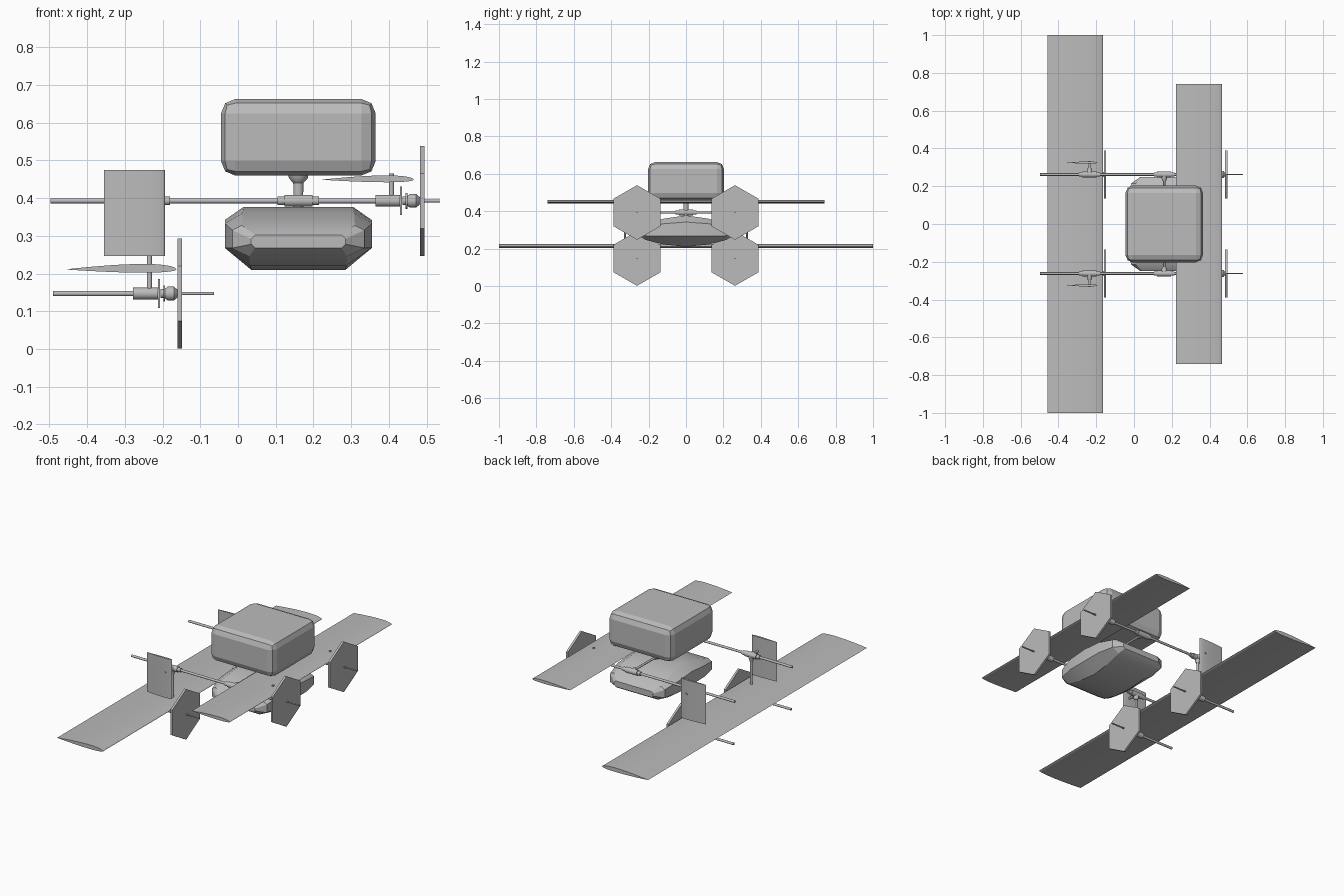
import bpy, bmesh, math
from mathutils import Vector, Matrix

cube = bpy.data.objects.get("Cube")
if cube:
    bpy.data.objects.remove(cube, do_unlink=True)

grey = bpy.data.materials.new("plain_grey")
grey.use_nodes = True
colour = (0.5, 0.5, 0.5, 1)
grey.diffuse_color = colour
grey.node_tree.nodes["Principled BSDF"].inputs["Base Color"].default_value = colour


def finish(name, bm, smooth=None):
    bmesh.ops.recalc_face_normals(bm, faces=bm.faces)
    mesh = bpy.data.meshes.new(name)
    bm.to_mesh(mesh)
    bm.free()
    mesh.materials.append(grey)
    obj = bpy.data.objects.new(name, mesh)
    bpy.context.collection.objects.link(obj)
    if smooth:
        bpy.ops.object.select_all(action='DESELECT')
        bpy.context.view_layer.objects.active = obj
        obj.select_set(True)
        bpy.ops.object.shade_smooth_by_angle(angle=math.radians(smooth))
    return obj


def loft(name, rings, smooth=None):
    """Skin a row of equal point rings and cap both ends."""
    bm = bmesh.new()
    rows = [[bm.verts.new(p) for p in ring] for ring in rings]
    n = len(rows[0])
    for a, b in zip(rows, rows[1:]):
        for i in range(n):
            j = (i + 1) % n
            bm.faces.new((a[i], a[j], b[j], b[i]))
    bm.faces.new(rows[0])
    bm.faces.new(rows[-1])
    return finish(name, bm, smooth)


def tube(name, start, axis, profile, sides=12, smooth=40):
    """Turned part: profile holds (distance, radius) along the axis."""
    turn = Vector(axis).to_track_quat('Z', 'Y')
    angles = [2 * math.pi * (i + 0.5) / sides for i in range(sides)]
    rings = [[Vector(start) + turn @ Vector((r * math.cos(a), r * math.sin(a), d))
              for a in angles] for d, r in profile]
    return loft(name, rings, smooth)


def box(name, centre, size, bevel=0, segments=1):
    bm = bmesh.new()
    bmesh.ops.create_cube(bm, size=1, matrix=Matrix.Translation(centre) @ Matrix.Diagonal((*size, 1)))
    if bevel:
        bmesh.ops.bevel(bm, geom=bm.edges[:], offset=bevel, segments=segments,
                        profile=0.5, affect='EDGES')
    return finish(name, bm)


def airfoil(lead, trail, middle, thick, steps=14):
    """Closed wing section running from tail over the top to the nose and back."""
    chord = lead - trail
    def half(t):
        return 2.6 * (0.2969 * math.sqrt(t) - 0.126 * t - 0.3516 * t**2
                      + 0.2843 * t**3 - 0.1036 * t**4)
    pts = []
    for i in range(2 * steps):
        t = (1 + math.cos(math.pi * i / steps)) / 2
        side = 1.25 if i < steps else -0.75
        pts.append((lead - chord * t, middle + side * 1.6 * thick * half(t)))
    return pts


# Wings
for name, lead, trail, z, thick, span in (
        ("rear_wing", -0.163, -0.457, 0.211, 0.028, 1.0),
        ("front_wing", 0.466, 0.222, 0.449, 0.022, 0.74)):
    section = airfoil(lead, trail, z, thick)
    loft(name, [[(x, y, h) for x, h in section] for y in (-span, span)], 30)

# Upper cabin with softened edges
box("upper_cabin", (0.16, 0, 0.5615), (0.41, 0.406, 0.203), 0.038, 2)

# Lower pod, lofted from octagons that shrink toward the ends
MID = 0.16
rings = []
for y, half, flat, low, lower, upper, top in (
        (-0.25, 0.125, 0.115, 0.268, 0.278, 0.292, 0.302),
        (-0.215, 0.175, 0.130, 0.246, 0.268, 0.315, 0.328),
        (-0.12, 0.195, 0.128, 0.222, 0.268, 0.333, 0.360),
        (0, 0.195, 0.125, 0.210, 0.268, 0.342, 0.377),
        (0.12, 0.195, 0.128, 0.222, 0.268, 0.333, 0.360),
        (0.215, 0.175, 0.130, 0.246, 0.268, 0.315, 0.328),
        (0.25, 0.125, 0.115, 0.268, 0.278, 0.292, 0.302)):
    right = [(flat, low), (half, lower), (half, upper), (flat + 0.02 * (half > 0.15), top)]
    ring = right + [(-x, z) for x, z in reversed(right)]
    rings.append([(MID + x, y, z) for x, z in ring])
loft("lower_pod", rings, 25)

# Shared layout of the frame
BOOM_Y, BOOM_Z = 0.262, 0.393
FIN_X = -0.235
SLEEVE = [(0, 0.012), (0.018, 0.012), (0.018, 0.016), (0.092, 0.016), (0.092, 0.012), (0.11, 0.012)]
STEM = [(0, 0.016), (0.022, 0.014), (0.035, 0.010)]

# Cross bar and the mount under the cabin
tube("cross_bar", (MID, -BOOM_Y, BOOM_Z), (0, 1, 0), [(0, 0.006), (2 * BOOM_Y, 0.006)])
tube("centre_sleeve", (MID, -0.055, BOOM_Z), (0, 1, 0), SLEEVE)
tube("cabin_mount", (MID, 0, BOOM_Z), (0, 0, 1), [(0, 0.013), (0.047, 0.014), (0.06, 0.026), (0.075, 0.028)])
tube("pod_mount", (MID, 0, BOOM_Z), (0, 0, -1), [(0, 0.012), (0.03, 0.016)])


def motor(label, x, z, y):
    """Motor pod with mount plates, nose and six-sided propeller plate."""
    tube(label + "_motor_body", (x, y, z), (1, 0, 0), [(0, 0.016), (0.066, 0.016)])
    box(label + "_mount_plate", (x + 0.068, y, z), (0.005, 0.018, 0.076))
    tube(label + "_motor_flange", (x + 0.072, y, z), (1, 0, 0),
         [(0, 0.012), (0.008, 0.012), (0.008, 0.022), (0.013, 0.022)])
    tube(label + "_motor_nose", (x + 0.084, y, z), (1, 0, 0),
         [(0, 0.013), (0.008, 0.019), (0.024, 0.019), (0.034, 0.010), (0.036, 0.004), (0.13, 0.004)])
    corners = [(0.146 * math.sin(i * math.pi / 3), 0.146 * math.cos(i * math.pi / 3)) for i in range(6)]
    loft(label + "_propeller_plate",
         [[(px, y + a, z + b) for a, b in corners] for px in (x + 0.118, x + 0.130)])


for side, name in ((1, "left"), (-1, "right")):
    y = side * BOOM_Y
    # Booms
    tube(name + "_upper_boom", (-0.497, y, BOOM_Z), (1, 0, 0), [(0, 0.007), (0.87, 0.007)])
    tube(name + "_lower_boom", (-0.49, y, 0.147), (1, 0, 0), [(0, 0.007), (0.22, 0.007)])
    motor(name + "_front", 0.364, BOOM_Z, y)
    motor(name + "_rear", -0.278, 0.147, y)
    # Joints along the upper boom
    tube(name + "_bar_sleeve", (MID - 0.055, y, BOOM_Z), (1, 0, 0), SLEEVE)
    tube(name + "_bar_stem", (MID, y, BOOM_Z), (0, -side, 0), STEM)
    tube(name + "_fin_sleeve", (FIN_X - 0.055, y, BOOM_Z), (1, 0, 0), SLEEVE)
    tube(name + "_fin_stem", (FIN_X, y, BOOM_Z), (0, side, 0), STEM)
    tube(name + "_down_stem", (FIN_X, y, BOOM_Z), (0, 0, -1), STEM)
    # Struts
    tube(name + "_rear_strut", (FIN_X, y, 0.147), (0, 0, 1), [(0, 0.007), (BOOM_Z - 0.147, 0.007)])
    tube(name + "_front_strut", (0.407, y, BOOM_Z), (0, 0, 1), [(0, 0.007), (0.072, 0.007)])
    tube(name + "_fin_strut", (FIN_X, y, BOOM_Z), (0, side, 0), [(0, 0.006), (0.072, 0.006)])
    # Upright fin
    section = airfoil(-0.194, -0.356, 0.324, 0.014)
    loft(name + "_fin", [[(x, side * w, z) for x, w in section] for z in (0.247, 0.475)], 30)
